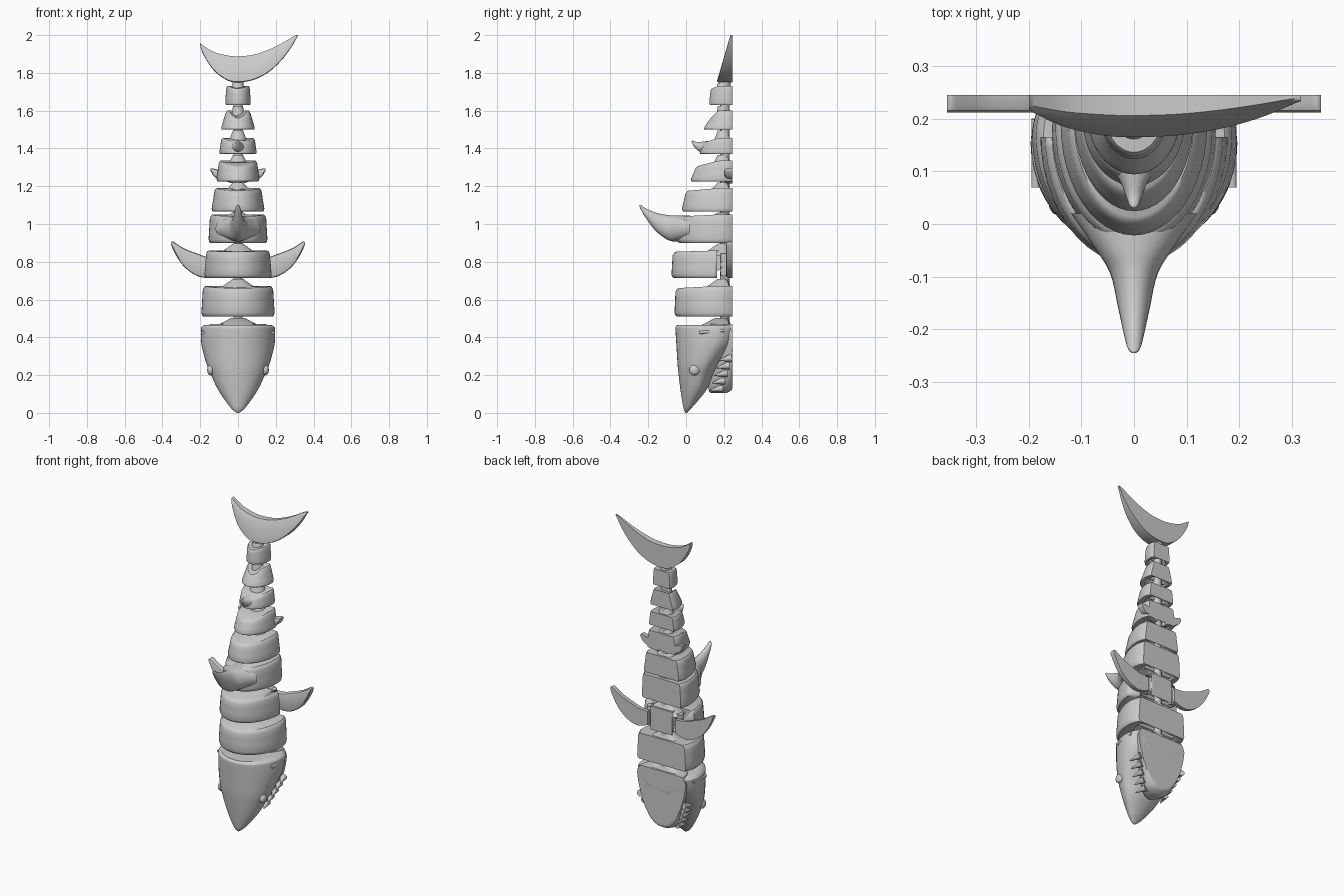
import bpy, bmesh, math
from mathutils import Vector

if "Cube" in bpy.data.objects:
    bpy.data.objects.remove(bpy.data.objects["Cube"])

BACK = 0.245   # flat rear plane of the whole model
N = 48


def finish(name, bm, angle=35):
    bmesh.ops.remove_doubles(bm, verts=bm.verts, dist=1e-5)
    bmesh.ops.recalc_face_normals(bm, faces=bm.faces)
    me = bpy.data.meshes.new(name)
    bm.to_mesh(me)
    bm.free()
    me.shade_smooth()
    me.set_sharp_from_angle(angle=math.radians(angle))
    ob = bpy.data.objects.new(name, me)
    bpy.context.collection.objects.link(ob)
    return ob


def loft(name, rings, angle=35):
    bm = bmesh.new()
    vs = [[bm.verts.new(p) for p in r] for r in rings]
    n = len(vs[0])
    for a, b in zip(vs, vs[1:]):
        for i in range(n):
            j = (i + 1) % n
            bm.faces.new((a[i], a[j], b[j], b[i]))
    bm.faces.new(vs[0][::-1])
    bm.faces.new(vs[-1])
    return finish(name, bm, angle)


def spline(keys, steps=5):
    """Catmull-Rom interpolation of tuples."""
    out = []
    for i in range(len(keys) - 1):
        p0, p1, p2 = keys[max(i - 1, 0)], keys[i], keys[i + 1]
        p3 = keys[min(i + 2, len(keys) - 1)]
        for s in range(steps):
            t = s / steps
            out.append(tuple(b + 0.5 * t * (c - a + t * (2*a - 5*b + 4*c - d + t * (3*(b - c) + d - a)))
                             for a, b, c, d in zip(p0, p1, p2, p3)))
    return out + [keys[-1]]


def section(hw, yf, yc, bd, z):
    """Arched cross-section, cut flat at the rear plane."""
    pts = []
    for i in range(N):
        t = 2 * math.pi * i / N
        s = math.sin(t)
        y = yc - (yc - yf if s > 0 else bd) * s
        pts.append(Vector((hw * math.cos(t), min(y, BACK), z)))
    return pts


def cone(name, y, z0, z1, r0, r1):
    return loft(name, [section(r, y - r, y, r, z) for z, r in ((z0, r0), (z1, r1))])


def rod(name, a, b, r0, r1=None):
    a, b = Vector(a), Vector(b)
    bm = bmesh.new()
    m = (b - a).to_track_quat('Z', 'Y').to_matrix().to_4x4()
    m.translation = (a + b) / 2
    bmesh.ops.create_cone(bm, cap_ends=True, segments=20, radius1=r0,
                          radius2=r0 if r1 is None else r1, depth=(b - a).length, matrix=m)
    return finish(name, bm)


def cut(ob, cutter):
    cutter.hide_render = True
    cutter.hide_viewport = True
    m = ob.modifiers.new("cut", 'BOOLEAN')
    m.operation = 'DIFFERENCE'
    m.solver = 'EXACT'
    m.object = cutter


# Vertebra-like body segments: bottom, front top, back top, half widths, front y
segments = [
    (.51, .66, .672, .195, .185, -.062, -.055),
    (.714, .853, .86, .18, .168, -.078, -.070),
    (.90, 1.04, 1.05, .157, .148, -.050, -.035),
    (1.065, 1.175, 1.19, .142, .122, -.025, .0),
    (1.225, 1.305, 1.335, .115, .10, .02, .055),
    (1.37, 1.43, 1.455, .10, .088, .07, .09),
    (1.50, 1.555, 1.60, .092, .062, .09, .125),
    (1.63, 1.715, 1.73, .068, .062, .122, .13),
]
bodies = []
for k, (z0, zf, zb, w0, w1, f0, f1) in enumerate(segments):
    rings = []
    for t, s in ((0, .94), (.04, .975), (.13, 1), (.4, 1), (.65, 1), (.86, 1), (.96, .97), (1, .93)):
        w, yf = w0 + (w1 - w0) * t, f0 + (f1 - f0) * t
        yc = BACK - .4 * w
        ring = section(w * s, yc - (yc - yf) * s, yc, .8 * w, 0)
        for p in ring:
            u = min(1, max(0, (p.y - yf) / (.17 - yf)))
            p.z = z0 + (zf + (zb - zf) * u - z0) * t
        rings.append(ring)
    body = loft(f"body_segment_{k + 1}", rings)
    bodies.append(body)
    # socket hollow under each segment
    h = .55 * (zb - z0)
    cut(body, cone(f"socket_cutter_{k + 1}", .2, z0 - .012, z0 + h, w0 * .78, .035))
    rod(f"socket_bar_{k + 1}", (-w0 * .6, .2, z0 + .014), (w0 * .6, .2, z0 + .014), .011)
    # neck and link reaching up into the next segment
    nz = segments[k + 1][0] if k < 7 else 1.75
    cone(f"neck_{k + 1}", .195, zf - .02, nz - .004, w1 * .68, .026)
    rod(f"link_{k + 1}", (0, .205, zf), (0, .205, nz + .035), .024)

# Neck on the head
cone("head_neck", .19, .44, .503, .155, .035)
rod("head_link", (0, .205, .47), (0, .205, .545), .024)

# Head and snout: z, half width, front y, rear y
head = [(0, .006, -.002, .006), (.02, .032, -.012, .024), (.06, .064, -.02, .06), (.127, .108, -.03, .112),
        (.2, .142, -.039, .15), (.26, .167, -.045, .19), (.36, .193, -.051, .27),
        (.44, .196, -.056, .30), (.456, .190, -.054, .30), (.466, .176, -.044, .29)]


def head_rings(keys):
    return [section(w, yf, yf + .6 * (yb - yf), .4 * (yb - yf), z) for z, w, yf, yb in spline(keys)]


loft("head", head_rings(head))

# Lower jaw
jaw = [(.105, .03, .13, .215), (.13, .075, .118, .25), (.2, .11, .12, .29), (.3, .145, .125, .32),
       (.42, .168, .12, .33), (.47, .15, .11, .32)]
loft("lower_jaw", head_rings(jaw))

for side in (-1, 1):
    # Eyes
    bm = bmesh.new()
    bmesh.ops.create_uvsphere(bm, u_segments=24, v_segments=16, radius=.028)
    for v in bm.verts:
        v.co = Vector((side * .145 + v.co.x * .65, v.co.y + .045, v.co.z + .227))
    finish("eye", bm)
    # Teeth along the mouth
    for i in range(5):
        z, x = .13 + .04 * i, .07 + .02 * i
        y = .165 + .012 * i
        rod("tooth", (side * x, y + .025, z), (side * (x + .022), y - .04, z - .012), .021, .002)
    # Gill ridge
    rod("gill_ridge", (side * .187, .07, .425), (side * .187, .2, .437), .008)


def flat_fin(name, keys, y0, side=1):
    """Flat plate against the rear plane: x, low z, high z."""
    rings = []
    for x, a, b in spline(keys, 4):
        e = min(.012, (b - a) * .35)
        m = (BACK - y0) * .35
        prof = [(BACK, a), (y0 + m, a), (y0 + m * .3, a + e * .3), (y0, a + e),
                (y0, b - e), (y0 + m * .3, b - e * .3), (y0 + m, b), (BACK, b)]
        rings.append([Vector((side * x, y, z)) for y, z in prof])
    return loft(name, rings)


pectoral = [(.095, .735, .82), (.16, .715, .825), (.22, .727, .845), (.28, .768, .868),
            (.32, .82, .892), (.345, .868, .908), (.355, .892, .904)]
pelvic = [(.03, 1.215, 1.28), (.09, 1.235, 1.283), (.125, 1.25, 1.293), (.145, 1.28, 1.294)]
for side, tag in ((-1, "left"), (1, "right")):
    flat_fin(f"pectoral_fin_{tag}", pectoral, .212, side)
    flat_fin(f"pelvic_fin_{tag}", pelvic, .205, side)
    # hinge notch and pin in the second segment
    bm = bmesh.new()
    bmesh.ops.create_cube(bm, size=1)
    for v in bm.verts:
        v.co = Vector((side * .15 + v.co.x * .15, v.co.y * .12 + .225, v.co.z * .2 + .785))
    cut(bodies[1], finish(f"hinge_cutter_{tag}", bm))
    rod(f"fin_hinge_{tag}", (side * .1, .205, .725), (side * .1, .205, .845), .022)
    rod(f"hinge_arm_{tag}", (side * .06, .2, .785), (side * .12, .2, .785), .018)


def ridge_fin(name, keys):
    """Lens-section fin along y: y, low z, high z, half thickness."""
    rings = []
    for y, a, b, w in spline(keys):
        c, h = (a + b) / 2, (b - a) / 2
        rings.append([Vector((w * math.cos(2 * math.pi * i / 24), y,
                              c + h * math.sin(2 * math.pi * i / 24))) for i in range(24)])
    loft(name, rings)


# Dorsal fins
ridge_fin("dorsal_fin", [(.02, .905, 1.045, .12), (-.045, .907, 1.046, .075), (-.095, .915, 1.047, .045),
                         (-.16, .963, 1.06, .03), (-.215, 1.035, 1.084, .018), (-.238, 1.075, 1.1, .011),
                         (-.245, 1.09, 1.1, .004)])
ridge_fin("rear_dorsal_fin", [(.12, 1.375, 1.44, .05), (.08, 1.38, 1.435, .026), (.055, 1.395, 1.434, .016),
                              (.036, 1.42, 1.441, .009), (.03, 1.432, 1.44, .003)])

# Tail crescent: x, low z, high z, with slanted front
tail = [(-.2, 1.945, 1.957), (-.185, 1.90, 1.945), (-.13, 1.815, 1.912), (-.06, 1.762, 1.893), (0, 1.75, 1.888),
        (.08, 1.762, 1.896), (.16, 1.802, 1.922), (.23, 1.866, 1.956), (.28, 1.932, 1.985), (.307, 1.978, 1.999),
        (.317, 1.993, 2.0)]
rings = []
for x, a, b in spline(tail):
    f = lambda z: .165 + .07 * (z - 1.76) / .24
    e = min(.01, (b - a) * .2)
    prof = [(BACK, a), (f(a) + .012, a), (f(a) + .003, a + e * .4), (f(a + e), a + e),
            (f(b - e), b - e), (f(b) + .004, b), (BACK, b)]
    rings.append([Vector((x, min(y, BACK), z)) for y, z in prof])
loft("tail_fin", rings)
rod("tail_stem", (0, .205, 1.70), (0, .205, 1.77), .03)
